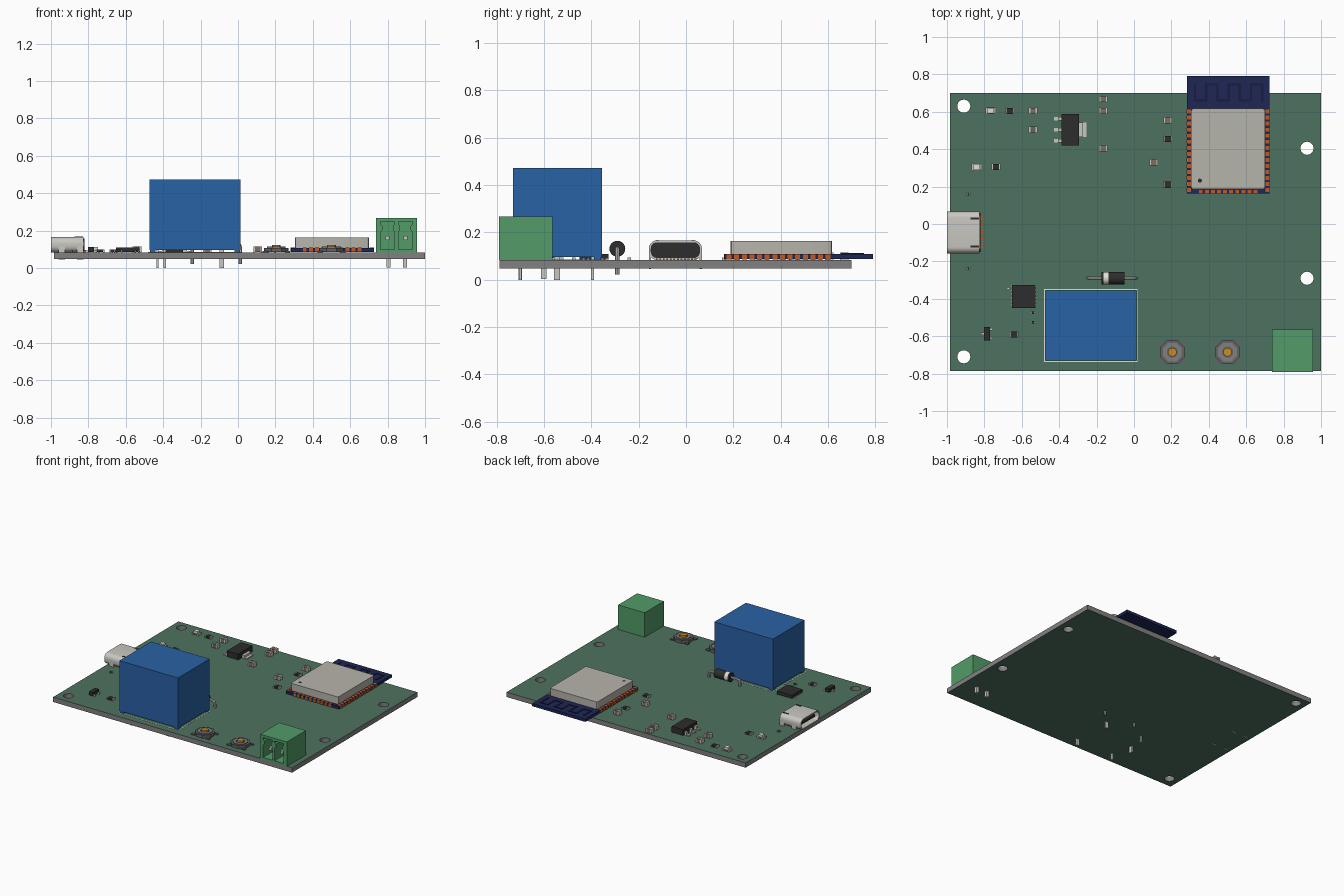
import bpy, bmesh, math
from mathutils import Vector

if "Cube" in bpy.data.objects:
    bpy.data.objects.remove(bpy.data.objects["Cube"])

TOP, BOT = 0.084, 0.048          # board faces
MATS = {}
COLORS = {
    "mask_green": (0.073, 0.17, 0.115), "relay_blue": (0.022, 0.122, 0.376),
    "terminal_green": (0.084, 0.33, 0.14), "navy": (0.013, 0.019, 0.089),
    "shield": (0.47, 0.46, 0.41), "copper": (0.51, 0.10, 0.02), "amber": (0.58, 0.26, 0.02),
    "black": (0.026, 0.026, 0.026), "metal": (0.58, 0.57, 0.53), "tan": (0.2, 0.15, 0.12),
    "fibre": (0.22, 0.22, 0.22), "white": (0.75, 0.74, 0.7), "steel": (0.13, 0.13, 0.14),
    "trace": (0.009, 0.012, 0.045)}


def mat(name):
    if name not in MATS:
        MATS[name] = bpy.data.materials.new(name)
        MATS[name].diffuse_color = (*COLORS[name], 1)
    return MATS[name]


def finish(name, bm, color):
    bmesh.ops.remove_doubles(bm, verts=bm.verts, dist=1e-5)
    bmesh.ops.recalc_face_normals(bm, faces=bm.faces)
    me = bpy.data.meshes.new(name)
    bm.to_mesh(me)
    bm.free()
    ob = bpy.data.objects.new(name, me)
    bpy.context.collection.objects.link(ob)
    me.materials.append(mat(color))
    return ob


def boxes(name, items, color):
    """items: (x0, x1, y0, y1, z0, z1)"""
    bm = bmesh.new()
    for x0, x1, y0, y1, z0, z1 in items:
        vs = bmesh.ops.create_cube(bm, size=1)["verts"]
        for v in vs:
            v.co = ((x0 + x1) / 2 + v.co.x * (x1 - x0), (y0 + y1) / 2 + v.co.y * (y1 - y0),
                    (z0 + z1) / 2 + v.co.z * (z1 - z0))
    return finish(name, bm, color)


def from_curve(name, cu, color, place=lambda p: p):
    tmp = bpy.data.objects.new("tmp", cu)
    bpy.context.collection.objects.link(tmp)
    bpy.context.view_layer.update()
    me = bpy.data.meshes.new_from_object(tmp.evaluated_get(bpy.context.evaluated_depsgraph_get()))
    bm = bmesh.new()
    bm.from_mesh(me)
    for v in bm.verts:
        v.co = place(v.co.copy())
    bpy.data.objects.remove(tmp)
    bpy.data.meshes.remove(me)
    return finish(name, bm, color)


def prism(name, loops, axis, w0, w1, color):
    """Filled outline with holes, extruded along an axis from w0 to w1."""
    cu = bpy.data.curves.new(name, "CURVE")
    cu.dimensions, cu.fill_mode, cu.extrude = "2D", "BOTH", (w1 - w0) / 2
    for pts in loops:
        sp = cu.splines.new("POLY")
        sp.points.add(len(pts) - 1)
        for p, (u, v) in zip(sp.points, pts):
            p.co = (u, v, 0, 1)
        sp.use_cyclic_u = True
    m = (w0 + w1) / 2
    place = {"z": lambda p: Vector((p.x, p.y, p.z + m)), "y": lambda p: Vector((p.x, p.z + m, p.y)),
             "x": lambda p: Vector((p.z + m, p.x, p.y))}[axis]
    return from_curve(name, cu, color, place)


def tube(name, pts, r, color):
    cu = bpy.data.curves.new(name, "CURVE")
    cu.dimensions, cu.bevel_depth, cu.bevel_resolution, cu.use_fill_caps = "3D", r, 2, True
    sp = cu.splines.new("POLY")
    sp.points.add(len(pts) - 1)
    for p, c in zip(sp.points, pts):
        p.co = (*c, 1)
    return from_curve(name, cu, color)


def ring(cx, cy, r, n=24, a0=0.0):
    return [(cx + r * math.cos(a0 + 2 * math.pi * i / n), cy + r * math.sin(a0 + 2 * math.pi * i / n))
            for i in range(n)]


def rect(x0, x1, y0, y1):
    return [(x0, y0), (x1, y0), (x1, y1), (x0, y1)]


def rounded(cx, cy, hx, hy, r, n=6):
    out = []
    for k, (sx, sy) in enumerate([(1, 1), (-1, 1), (-1, -1), (1, -1)]):
        for i in range(n + 1):
            a = math.pi / 2 * (k + i / n)
            out.append((cx + sx * (hx - r) + r * math.cos(a), cy + sy * (hy - r) + r * math.sin(a)))
    return out


# circuit board with mounting holes, green on both faces and grey on the edges
holes = [ring(x, y, 0.035) for x, y in [(-0.91, 0.63), (0.925, 0.405), (-0.91, -0.71), (0.925, -0.29)]]
board = prism("circuit_board", [rect(-0.985, 1.0, -0.787, 0.70)] + holes, "z", BOT, TOP, "fibre")
board.data.materials.append(mat("mask_green"))
for f in board.data.polygons:
    f.material_index = int(abs(f.normal.z) > 0.5)

# relay with feet, printed outline and pins
boxes("relay_case", [(-0.473, 0.013, -0.73, -0.355, 0.097, 0.473)], "relay_blue")
boxes("relay_feet", [(x, x + 0.03, y, y + 0.03, TOP, 0.097) for x in (-0.47, -0.02) for y in (-0.727, -0.388)],
      "relay_blue")
prism("relay_outline", [rect(-0.48, 0.02, -0.737, -0.348), rect(-0.476, 0.016, -0.733, -0.352)], "z",
      TOP, TOP + 0.001, "white")
boxes("relay_pins", [(-0.436, -0.424, -0.558, -0.532, 0, 0.098)]
      + [(-0.398, -0.384, y - 0.007, y + 0.007, 0, 0.098) for y in (-0.70, -0.395)]
      + [(-0.10, -0.074, y - 0.006, y + 0.006, 0, 0.098) for y in (-0.70, -0.395)], "metal")

# two-way terminal: keyed sockets open to the front, closed back
sockets = []
for cx in (0.80, 0.895):
    sockets.append([(cx + a, b) for a, b in [
        (-0.038, 0.10), (0.038, 0.10), (0.038, 0.19), (0.028, 0.205), (0.028, 0.225), (0.038, 0.235),
        (0.038, 0.248), (-0.038, 0.248), (-0.038, 0.235), (-0.028, 0.225), (-0.028, 0.205), (-0.038, 0.19)]])
prism("terminal_shell", [rect(0.737, 0.958, TOP, 0.268)] + sockets, "y", -0.79, -0.605, "terminal_green")
boxes("terminal_back", [(0.737, 0.958, -0.605, -0.563, TOP, 0.268)], "terminal_green")
boxes("terminal_pins", [(x - 0.011, x + 0.011, -0.76, -0.60, 0.15, 0.172) for x in (0.80, 0.895)]
      + [(x - 0.011, x + 0.011, -0.612, -0.59, 0.004, TOP) for x in (0.805, 0.893)], "metal")

# radio module: board, can, edge pads, antenna trace
boxes("module_board", [(0.283, 0.725, 0.163, 0.79, 0.087, 0.108)], "navy")
prism("module_shield", [rounded(0.503, 0.402, 0.197, 0.215, 0.012, 3)], "z", 0.108, 0.163, "shield")
prism("shield_mark", [ring(0.352, 0.232, 0.011, 16)], "z", 0.163, 0.1635, "black")
side = [0.182 + 0.0322 * i for i in range(14)]
pads = [(x, x + 0.024, y - 0.0105, y + 0.0105, 0.0855, 0.1095) for x in (0.281, 0.703) for y in side]
pads += [(0.357 + 0.0325 * i - 0.0105, 0.357 + 0.0325 * i + 0.0105, 0.161, 0.183, 0.0855, 0.1095)
         for i in range(10)]
boxes("module_edge_pads", pads, "copper")
trace = [(0.32 + 0.06 * i, 0.332 + 0.06 * i, 0.655, 0.75, 0.108, 0.112) for i in range(7)]
trace += [(0.32 + 0.06 * i, 0.392 + 0.06 * i, *((0.74, 0.752) if i % 2 else (0.655, 0.667)), 0.108, 0.112)
          for i in range(6)]
boxes("module_antenna", trace, "trace")

# power and data socket: hollow rounded shell opening to -x
PY, PZ = -0.045, 0.125
prism("port_shell", [rounded(PY, PZ, 0.112, 0.041, 0.034), rounded(PY, PZ, 0.103, 0.032, 0.026)], "x",
      -1.0, -0.825, "metal")
prism("port_insulator", [rounded(PY, PZ, 0.104, 0.033, 0.026)], "x", -0.87, -0.82, "black")
boxes("port_tongue", [(-0.985, -0.87, PY - 0.08, PY + 0.08, PZ - 0.008, PZ + 0.008)], "black")
boxes("port_slots", [(-0.875, -0.828, PY + s - 0.006, PY + s + 0.006, 0.14, 0.1675) for s in (-0.075, 0.075)],
      "black")
boxes("port_tabs", [(x, x + 0.035, PY + s - 0.005, PY + s + 0.005, BOT - 0.002, 0.125)
                    for x in (-0.96, -0.86) for s in (-0.107, 0.107)], "metal")
boxes("port_leads", [(-0.835, -0.808, PY - 0.082 + 0.0149 * i, PY - 0.075 + 0.0149 * i, TOP, 0.09)
                     for i in range(12)], "copper")

# tactile switches
for i, cx in enumerate((0.205, 0.50), 1):
    cy, a8 = -0.685, math.pi / 8
    prism(f"switch_{i}_body", [ring(cx, cy, 0.07, 8, a8)], "z", TOP + 0.002, 0.108, "steel")
    prism(f"switch_{i}_plate", [ring(cx, cy, 0.054, 8, a8), ring(cx, cy, 0.03)], "z", 0.108, 0.114, "fibre")
    prism(f"switch_{i}_button", [ring(cx, cy, 0.023)], "z", 0.106, 0.123, "amber")
    boxes(f"switch_{i}_leads", [(cx + sx * 0.06 - 0.014, cx + sx * 0.06 + 0.014, cy + sy * 0.047 - 0.01,
                                 cy + sy * 0.047 + 0.01, TOP, 0.092) for sx in (-1, 1) for sy in (-1, 1)], "steel")

# axial diode with bent leads
DY, DZ = -0.29, 0.131
prism("diode_body", [ring(DY, DZ, 0.033, 32)], "x", -0.175, -0.05, "black")
prism("diode_band", [ring(DY, DZ, 0.0335, 32)], "x", -0.163, -0.137, "white")
L, R, b = -0.245, 0.012, 0.02
lead = [(L, DY, 0.022)] + [(L + b - b * math.cos(t), DY, DZ - b + b * math.sin(t))
                           for t in [math.pi / 8 * k for k in range(5)]]
lead += [(L + R - x, y, z) for x, y, z in reversed(lead)]
tube("diode_lead", lead, 0.009, "metal")

# regulator with three legs and a tab
boxes("regulator_body", [(-0.387, -0.293, 0.42, 0.588, TOP + 0.003, 0.131)], "black")
boxes("regulator_legs", [(x0, x1, y - 0.01, y + 0.01, z0, z1) for y in (0.445, 0.504, 0.563)
                         for x0, x1, z0, z1 in ((-0.427, -0.4, TOP, 0.091), (-0.406, -0.387, TOP, 0.108))]
      + [(-0.275, -0.253, 0.466, 0.542, TOP, 0.091), (-0.293, -0.272, 0.466, 0.542, TOP, 0.108)], "metal")

# flat chip with edge contacts, and small transistor
boxes("chip_body", [(-0.652, -0.527, -0.449, -0.327, TOP + 0.001, 0.109)], "black")
prism("chip_mark", [ring(-0.672, -0.345, 0.004, 10)], "z", TOP, TOP + 0.001, "white")
boxes("chip_contacts", [(x - 0.002, x + 0.004, -0.437 + 0.02 * i, -0.429 + 0.02 * i, TOP, 0.09)
                        for x in (-0.652, -0.528) for i in range(6)], "metal")
boxes("transistor_body", [(-0.803, -0.77, -0.622, -0.55, TOP + 0.002, 0.112)], "black")
boxes("transistor_legs", [(-0.818, -0.8, -0.593, -0.579, TOP, 0.094), (-0.772, -0.755, -0.615, -0.603, TOP, 0.094),
                          (-0.772, -0.755, -0.569, -0.557, TOP, 0.094)], "metal")


# surface-mount passives: body between two metal end caps
def passive(name, x, y, color, l=0.046, w=0.033, h=0.03, cap=0.009):
    boxes(name + "_body", [(x - l / 2 + cap, x + l / 2 - cap, y - w / 2, y + w / 2, TOP + 0.001, TOP + h)], color)
    boxes(name + "_ends", [(x + s * (l / 2 - cap / 2) - cap / 2, x + s * (l / 2 - cap / 2) + cap / 2,
                            y - w / 2 - 0.001, y + w / 2 + 0.001, TOP, TOP + h + 0.001) for s in (-1, 1)], "metal")


for i, (x, y) in enumerate([(-0.54, 0.605), (-0.165, 0.605), (-0.165, 0.668), (-0.165, 0.405),
                            (0.105, 0.33), (0.18, 0.555)], 1):
    passive(f"capacitor_{i}", x, y, "tan")
passive("ferrite_bead", -0.54, 0.505, "steel")
for i, (x, y) in enumerate([(0.18, 0.455), (0.18, 0.21), (-0.64, -0.59), (-0.665, 0.605), (-0.738, 0.305)], 1):
    passive(f"resistor_{i}", x, y, "black", h=0.014, cap=0.006)
for i, (x, y) in enumerate([(-0.885, 0.16), (-0.885, -0.24), (-0.54, -0.475), (-0.54, -0.525)], 1):
    passive(f"small_resistor_{i}", x, y, "black", 0.02, 0.013, 0.01, 0.004)
for i, (x, y) in enumerate([(-0.765, 0.605), (-0.84, 0.305)], 1):
    passive(f"indicator_light_{i}", x, y, "tan", 0.056, 0.034, 0.011, 0.01)
    boxes(f"indicator_lens_{i}", [(x - 0.017, x + 0.017, y - 0.015, y + 0.015, TOP + 0.011, TOP + 0.028)], "white")

# smooth the round parts, keep edges crisp
bpy.ops.object.select_all(action="SELECT")
bpy.context.view_layer.objects.active = board
bpy.ops.object.shade_smooth_by_angle(angle=math.radians(30))

for m in bpy.data.materials:
    if m.users and not m.is_grease_pencil:
        m.use_nodes = True
        m.node_tree.nodes["Principled BSDF"].inputs["Base Color"].default_value = m.diffuse_color
